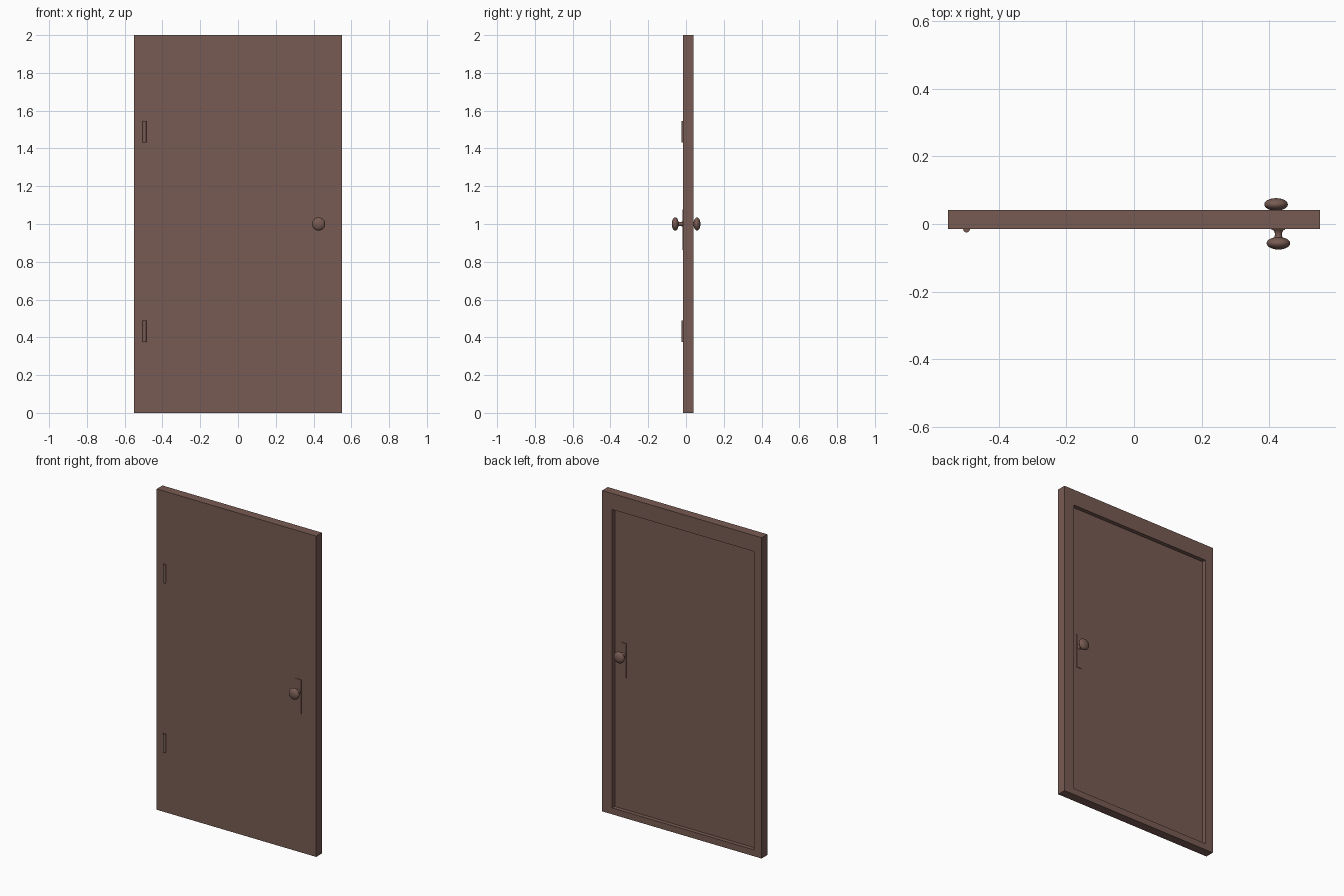
import bpy, bmesh, math
from mathutils import Matrix

if "Cube" in bpy.data.objects:
    bpy.data.objects.remove(bpy.data.objects["Cube"])

brown = bpy.data.materials.new("brown wood")
brown.diffuse_color = (0.185, 0.104, 0.085, 1)
brown.use_nodes = True
brown.node_tree.nodes["Principled BSDF"].inputs["Base Color"].default_value = brown.diffuse_color


def finish(name, bm, smooth=False):
    bmesh.ops.recalc_face_normals(bm, faces=bm.faces)
    me = bpy.data.meshes.new(name)
    bm.to_mesh(me)
    bm.free()
    me.materials.append(brown)
    ob = bpy.data.objects.new(name, me)
    bpy.context.collection.objects.link(ob)
    if smooth:
        bpy.ops.object.select_all(action='DESELECT')
        bpy.context.view_layer.objects.active = ob
        ob.select_set(True)
        bpy.ops.object.shade_smooth_by_angle(angle=math.radians(40))
    return ob


def box(name, x0, x1, y0, y1, z0, z1):
    bm = bmesh.new()
    bmesh.ops.create_cube(bm, size=1)
    for v in bm.verts:
        v.co = (x0 if v.co.x < 0 else x1,
                y0 if v.co.y < 0 else y1,
                z0 if v.co.z < 0 else z1)
    return finish(name, bm)


def lathe_y(name, x, z, y0, side, profile):
    """Spin (radius, distance) points around a y axis through (x, z)."""
    bm = bmesh.new()
    vs = [bm.verts.new((x + r, y0 + side * d, z)) for r, d in profile]
    es = [bm.edges.new(p) for p in zip(vs, vs[1:])]
    bmesh.ops.spin(bm, geom=vs + es, cent=(x, 0, z), axis=(0, 1, 0),
                   angle=2 * math.pi, steps=32)
    bmesh.ops.remove_doubles(bm, verts=bm.verts, dist=1e-5)
    return finish(name, bm, True)


# Frame: one solid ring around the door opening
L, R, B, T = -0.496, 0.48, 0.04, 1.90
bm = bmesh.new()
outer = [(-0.55, 0), (0.55, 0), (0.55, 2), (-0.55, 2)]
inner = [(L, B), (R, B), (R, T), (L, T)]
a = [bm.verts.new((x, -0.015, z)) for x, z in outer]
b = [bm.verts.new((x, -0.015, z)) for x, z in inner]
faces = [bm.faces.new((a[i], a[(i + 1) % 4], b[(i + 1) % 4], b[i])) for i in range(4)]
ext = bmesh.ops.extrude_face_region(bm, geom=faces, use_keep_orig=True)
for v in ext["geom"]:
    if isinstance(v, bmesh.types.BMVert):
        v.co.y = 0.041
finish("frame", bm)

# Door leaf, flush with the front and recessed at the back
BACK = 0.016
box("door_leaf", L, R, -0.015, BACK, B, T)

# Knobs: flared neck, then a flattened ball
neck = [(0.018, 0), (0.013, 0.006), (0.010, 0.014), (0.012, 0.026)]
ball = [(0.035 * math.sin(t), 0.042 - 0.0185 * math.cos(t))
        for t in [math.radians(20 + 16 * i) for i in range(11)]]
ball[-1] = (0, 0.0605)
for tag, x, y, side in (("front", 0.427, -0.015, -1), ("back", 0.42, BACK, 1)):
    y0, y1 = sorted((y, y + side * 0.003))
    box(tag + "_lock_plate", x - 0.02, x + 0.02, y0, y1, 0.863, 1.077)
    lathe_y(tag + "_knob", x, 1.0, y, side, neck + ball)

# Hinge barrels
for tag, z in (("lower", 0.432), ("upper", 1.488)):
    bm = bmesh.new()
    bmesh.ops.create_cone(bm, cap_ends=True, segments=16, radius1=0.01, radius2=0.01,
                          depth=0.115, matrix=Matrix.Translation((-0.495, -0.015, z)))
    finish(tag + "_hinge", bm, True)
